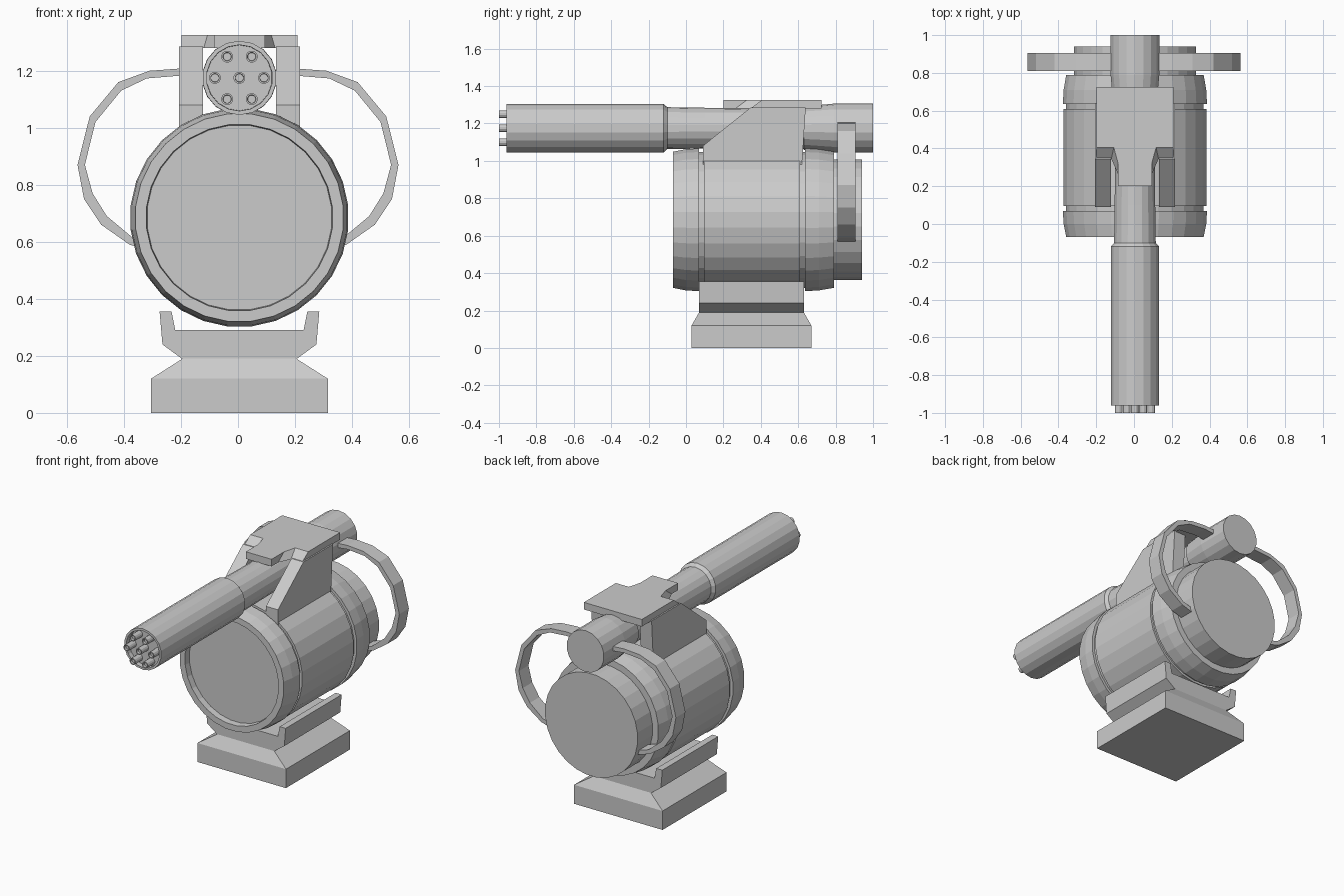
import bpy, bmesh, math

if "Cube" in bpy.data.objects:
    bpy.data.objects.remove(bpy.data.objects["Cube"])

CX = 0.005          # shared centre line of drum, gun and base
DRUM_Z = 0.685
GUN_Z = 1.175

grey = bpy.data.materials.new("plain_grey")
grey.diffuse_color = (0.6, 0.6, 0.6, 1)
grey.use_nodes = True
grey.node_tree.nodes["Principled BSDF"].inputs["Base Color"].default_value = grey.diffuse_color


def loft(name, rings, closed=False):
    """Skin equal-length rings of points, with end caps unless closed."""
    bm = bmesh.new()
    vs = [[bm.verts.new(p) for p in r] for r in rings]
    n = len(vs[0])
    for a, b in zip(vs, vs[1:]):
        for i in range(n):
            j = (i + 1) % n
            bm.faces.new((a[i], a[j], b[j], b[i]))
    bm.faces.new(vs[0])
    bm.faces.new(vs[-1])
    bmesh.ops.recalc_face_normals(bm, faces=bm.faces)
    me = bpy.data.meshes.new(name)
    bm.to_mesh(me)
    bm.free()
    me.materials.append(grey)
    ob = bpy.data.objects.new(name, me)
    bpy.context.collection.objects.link(ob)
    return ob


def lathe(name, profile, x, z, sides):
    """Turn (y, radius) points about an axis along y."""
    rings = []
    for y, r in profile:
        rings.append([(x + r * math.cos(2 * math.pi * (i + 0.5) / sides), y,
                       z + r * math.sin(2 * math.pi * (i + 0.5) / sides))
                      for i in range(sides)])
    return loft(name, rings)


def rect(hx, y0, y1, z):
    return [(CX - hx, y0, z), (CX + hx, y0, z), (CX + hx, y1, z), (CX - hx, y1, z)]


# Pedestal: square foot with a sloped top
loft("pedestal", [rect(0.31, 0.03, 0.67, 0), rect(0.31, 0.03, 0.67, 0.12),
                  rect(0.20, 0.07, 0.63, 0.19)])

# Cradle: flared channel under the drum
half = [(0.195, 0.185), (0.27, 0.24), (0.28, 0.355), (0.238, 0.355), (0.225, 0.29)]
section = half + [(-x, z) for x, z in reversed(half)]
loft("cradle", [[(CX + x, y, z) for x, z in section] for y in (0.07, 0.63)])

# Drum: recessed front, two end bands, grooves and a smaller rear disc
lathe("drum", [(-0.03, 0.325), (-0.07, 0.328), (-0.07, 0.366), (0.0, 0.38), (0.07, 0.384),
               (0.07, 0.366), (0.095, 0.366), (0.095, 0.38), (0.61, 0.38), (0.61, 0.366),
               (0.635, 0.366), (0.635, 0.384), (0.71, 0.38), (0.79, 0.366),
               (0.79, 0.325), (0.94, 0.325)], CX, DRUM_Z, 28)

# Gun: thick shroud with recessed muzzle, neck, rear housing
lathe("gun_body", [(-0.93, 0.115), (-0.96, 0.116), (-0.96, 0.13), (-0.12, 0.13),
                   (-0.10, 0.112), (0.10, 0.109), (0.62, 0.105), (0.63, 0.116),
                   (0.79, 0.131), (1.0, 0.131)], CX, GUN_Z, 18)

# Small barrels: one in the middle and six around it
spots = [(0, 0)] + [(0.086 * math.cos(k * math.pi / 3), 0.086 * math.sin(k * math.pi / 3))
                    for k in range(6)]
for k, (dx, dz) in enumerate(spots):
    lathe(f"small_barrel_{k}", [(-0.985, 0.014), (-1.0, 0.015), (-1.0, 0.021), (-0.92, 0.021)],
          CX + dx, GUN_Z + dz, 12)

# Bracket legs straddling the gun
leg = [(0.09, 0.98), (0.09, 1.08), (0.345, 1.285), (0.64, 1.285), (0.62, 0.98)]
for side, label in ((-1, "left"), (1, "right")):
    loft(f"bracket_leg_{label}",
         [[(CX + side * x, y, z) for y, z in leg] for x in (0.128, 0.212)])


# Bracket top plate with a narrow front tongue and sloped shoulders
def plate_outline(shoulder, inner, z):
    h = [(0.09, 0.2), (0.09, shoulder - 0.08), (inner, shoulder),
         (0.203, shoulder), (0.203, 0.725)]
    pts = h + [(-x, y) for x, y in reversed(h)]
    return [(CX + x, y, z) for x, y in pts]


loft("bracket_plate", [plate_outline(0.345, 0.125, 1.28), plate_outline(0.405, 0.112, 1.325)])

# Side hoops running from the gun housing to the rear disc
outer = [(0.08, 1.20), (0.20, 1.208), (0.31, 1.20), (0.42, 1.16), (0.52, 1.04),
         (0.563, 0.87), (0.54, 0.75), (0.48, 0.66), (0.38, 0.59), (0.28, 0.56)]
inner = [(0.08, 1.17), (0.20, 1.183), (0.32, 1.173), (0.41, 1.13), (0.50, 1.02),
         (0.537, 0.87), (0.51, 0.77), (0.46, 0.69), (0.37, 0.615), (0.28, 0.588)]
for side, label in ((-1, "left"), (1, "right")):
    loft(f"hoop_{label}", [[(side * a, 0.81, b), (side * a, 0.905, b),
                            (side * c, 0.905, d), (side * c, 0.81, d)]
                           for (a, b), (c, d) in zip(outer, inner)])
